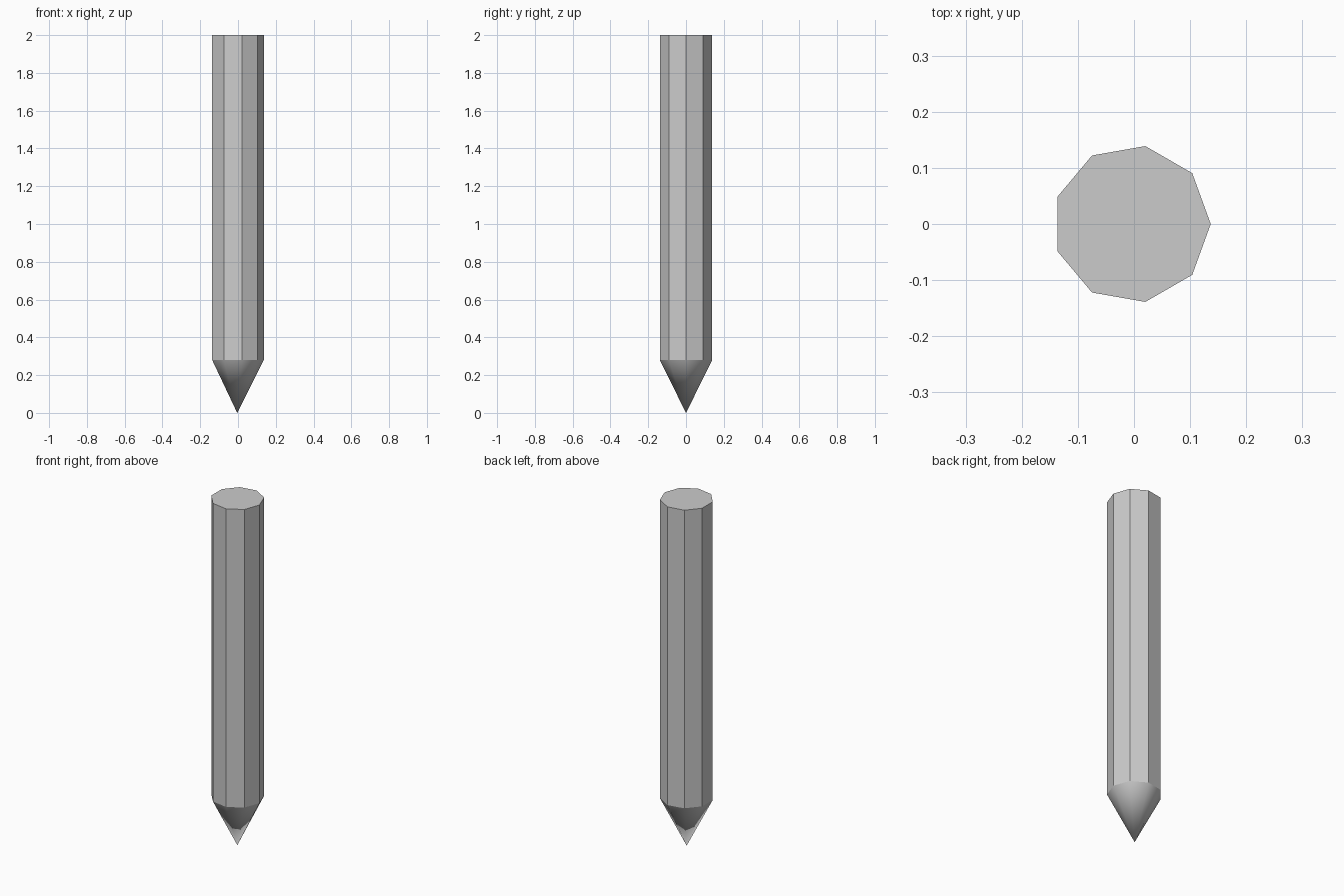
import bpy
import math

if "Cube" in bpy.data.objects:
    bpy.data.objects.remove(bpy.data.objects["Cube"], do_unlink=True)

SIDES = 9
HEIGHT = 2.0
TIP_HEIGHT = 0.28
# The nine-sided outline is wider on one side, so its axis is shifted to centre the bounds
RADIUS = 0.141
AXIS_X = -RADIUS * (1 - math.cos(math.pi / SIDES)) / 2

grey = bpy.data.materials.new("light_grey")
grey.use_nodes = True
grey.diffuse_color = (0.6, 0.6, 0.6, 1)
grey.node_tree.nodes["Principled BSDF"].inputs["Base Color"].default_value = (0.6, 0.6, 0.6, 1)


def add_section(name, bottom, top, r_bottom, r_top, smooth):
    """Open nine-sided section with one corner pointing to +x."""
    bpy.ops.mesh.primitive_cone_add(
        vertices=SIDES, radius1=r_bottom, radius2=r_top, depth=top - bottom,
        end_fill_type='NOTHING', location=(AXIS_X, 0, (bottom + top) / 2),
        rotation=(0, 0, -math.pi / 2))
    obj = bpy.context.object
    obj.name = obj.data.name = name
    obj.data.materials.append(grey)
    obj.data.polygons.foreach_set("use_smooth", [smooth] * len(obj.data.polygons))
    return obj


# Faceted shaft and smooth pointed tip
add_section("shaft", TIP_HEIGHT, HEIGHT, RADIUS, RADIUS, False)
add_section("pointed_tip", 0, TIP_HEIGHT, 0, RADIUS, True)

# Flat cap closing the shaft
bpy.ops.mesh.primitive_circle_add(
    vertices=SIDES, radius=RADIUS, fill_type='NGON',
    location=(AXIS_X, 0, HEIGHT), rotation=(0, 0, -math.pi / 2))
cap = bpy.context.object
cap.name = cap.data.name = "top_cap"
cap.data.materials.append(grey)
